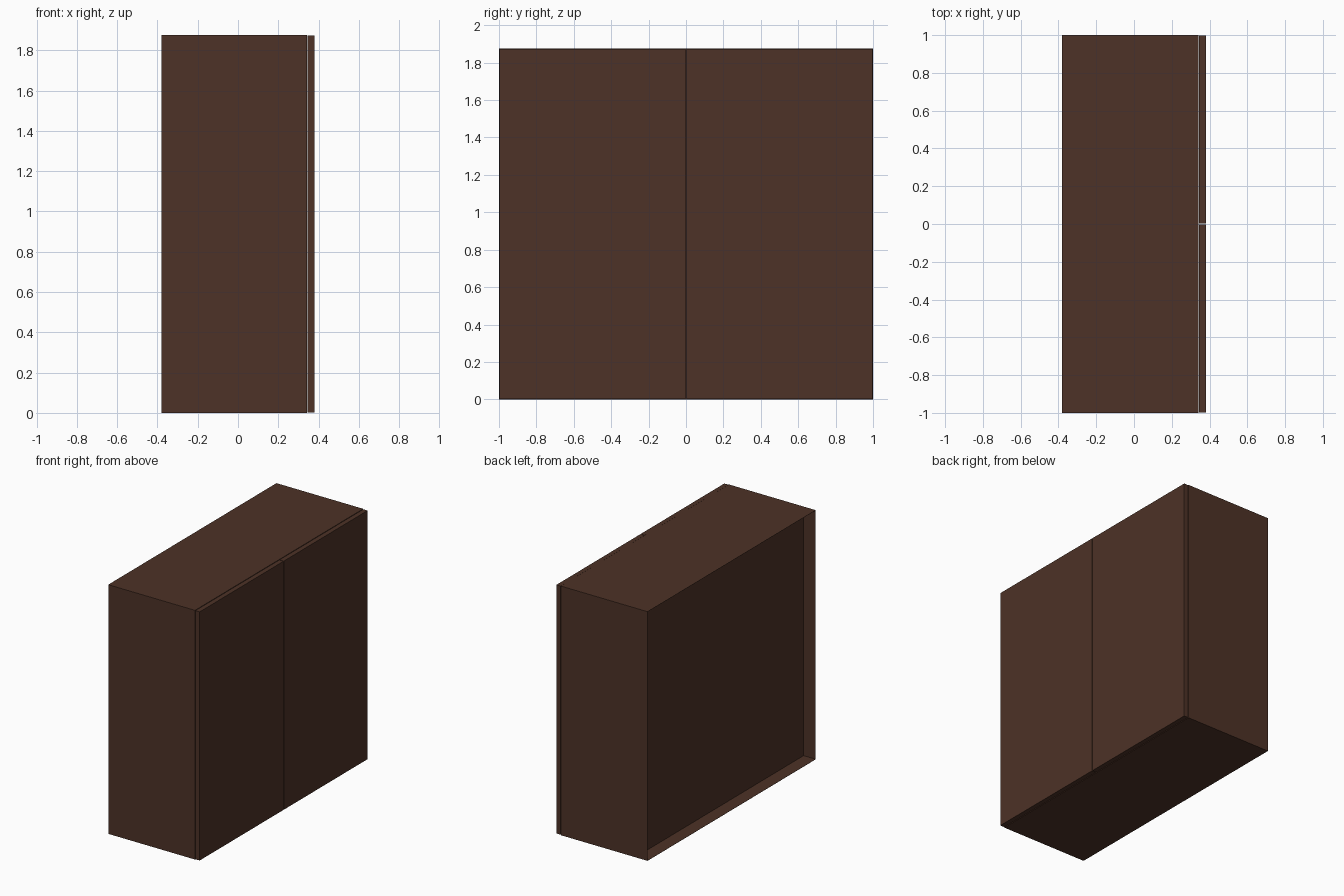
import bpy, bmesh
from mathutils import Vector

if "Cube" in bpy.data.objects:
    bpy.data.objects.remove(bpy.data.objects["Cube"])

wood = bpy.data.materials.new("dark_wood")
wood.diffuse_color = (0.075, 0.032, 0.02, 1)
wood.use_nodes = True
wood.node_tree.nodes["Principled BSDF"].inputs["Base Color"].default_value = wood.diffuse_color

H = 1.875  # overall height


def box(name, lo, hi, edit=None):
    """Axis-aligned box between two corners, with an optional bmesh edit."""
    lo, hi = Vector(lo), Vector(hi)
    bm = bmesh.new()
    bmesh.ops.create_cube(bm, size=1)
    bmesh.ops.scale(bm, vec=hi - lo, verts=bm.verts)
    bmesh.ops.translate(bm, vec=(lo + hi) / 2, verts=bm.verts)
    if edit:
        edit(bm)
    mesh = bpy.data.meshes.new(name)
    bm.to_mesh(mesh)
    bm.free()
    mesh.materials.append(wood)
    ob = bpy.data.objects.new(name, mesh)
    bpy.context.collection.objects.link(ob)
    return ob


def recess_back(bm):
    """Sink the back panel inside a very thin rim."""
    bm.normal_update()
    back = min(bm.faces, key=lambda f: f.calc_center_median().x)
    bmesh.ops.inset_region(bm, faces=[back], thickness=0.002)
    ring = bmesh.ops.extrude_discrete_faces(bm, faces=[back])["faces"]
    bmesh.ops.translate(bm, vec=(0.1, 0, 0), verts=ring[0].verts)


# Cabinet body with its recessed back panel
box("cabinet_body", (-0.38, -1, 0), (0.342, 1, H), recess_back)

# Pair of flat doors meeting at the middle
for name, y0, y1 in (("door_left", -0.998, -0.002), ("door_right", 0.002, 0.998)):
    box(name, (0.345, y0, 0.002), (0.38, y1, H - 0.002))
